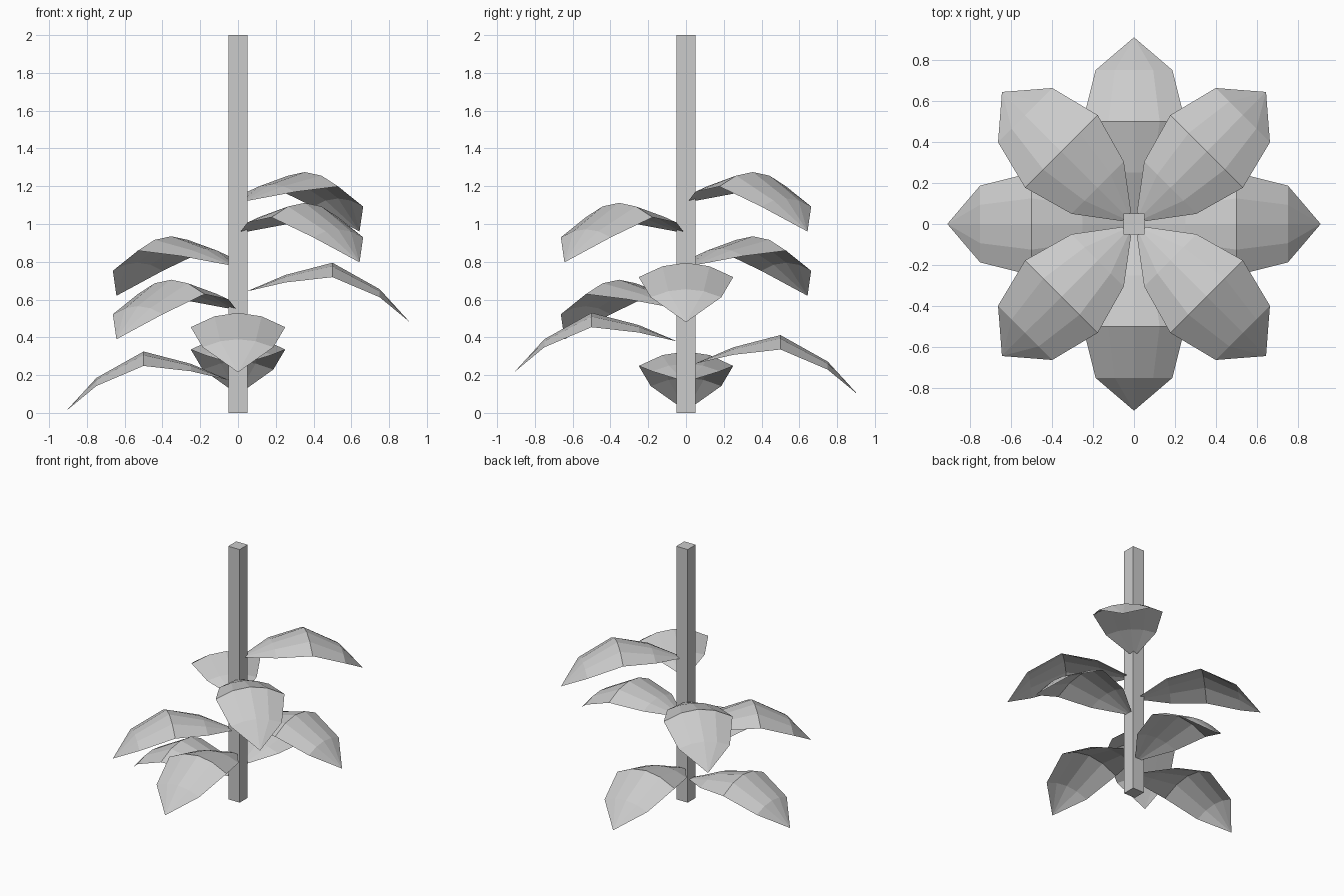
import bpy
import bmesh
import math
from mathutils import Matrix

default = bpy.data.objects.get("Cube")
if default:
    bpy.data.objects.remove(default, do_unlink=True)

grey = bpy.data.materials.new("light grey")
grey.use_nodes = True
grey.diffuse_color = (0.6, 0.6, 0.6, 1)
grey.node_tree.nodes["Principled BSDF"].inputs["Base Color"].default_value = (0.6, 0.6, 0.6, 1)


def finish(bm, name):
    mesh = bpy.data.meshes.new(name)
    bm.to_mesh(mesh)
    bm.free()
    mesh.materials.append(grey)
    obj = bpy.data.objects.new(name, mesh)
    bpy.context.collection.objects.link(obj)
    return obj


# Square stem
bm = bmesh.new()
bmesh.ops.create_cube(bm, size=1, matrix=Matrix.Translation((0, 0, 1)) @ Matrix.Diagonal((0.1, 0.1, 2, 1)))
finish(bm, "stem")

# Leaf rows: distance from stem, height of midrib, half width
ROWS = [(0.05, 0.0, 0.03), (0.25, 0.085, 0.18), (0.5, 0.15, 0.25), (0.75, 0.01, 0.187)]
TIP = (0.91, 0, -0.165)
CURL = 1.22


def add_leaf(name, height, degrees):
    bm = bmesh.new()
    grid = []
    for r, z, half in ROWS:
        sides = [half * s / 2 for s in range(-2, 3)]
        grid.append([bm.verts.new((r, y, z - CURL * y * y)) for y in sides])
    tip = bm.verts.new(TIP)
    for a, b in zip(grid, grid[1:]):
        for j in range(4):
            bm.faces.new((a[j], b[j], b[j + 1], a[j + 1]))
    for j in range(4):
        bm.faces.new((grid[-1][j], tip, grid[-1][j + 1]))
    leaf = finish(bm, name)
    leaf.location.z = height
    leaf.rotation_euler.z = math.radians(degrees)


# Lower leaves along the axes, upper leaves on the diagonals
add_leaf("leaf_right", 0.175, 180)
add_leaf("leaf_back", 0.262, 90)
add_leaf("leaf_front", 0.38, -90)
add_leaf("leaf_left", 0.645, 0)
add_leaf("leaf_front_right", 0.555, -135)
add_leaf("leaf_back_right", 0.785, 135)
add_leaf("leaf_front_left", 0.962, -45)
add_leaf("leaf_back_left", 1.125, 45)
